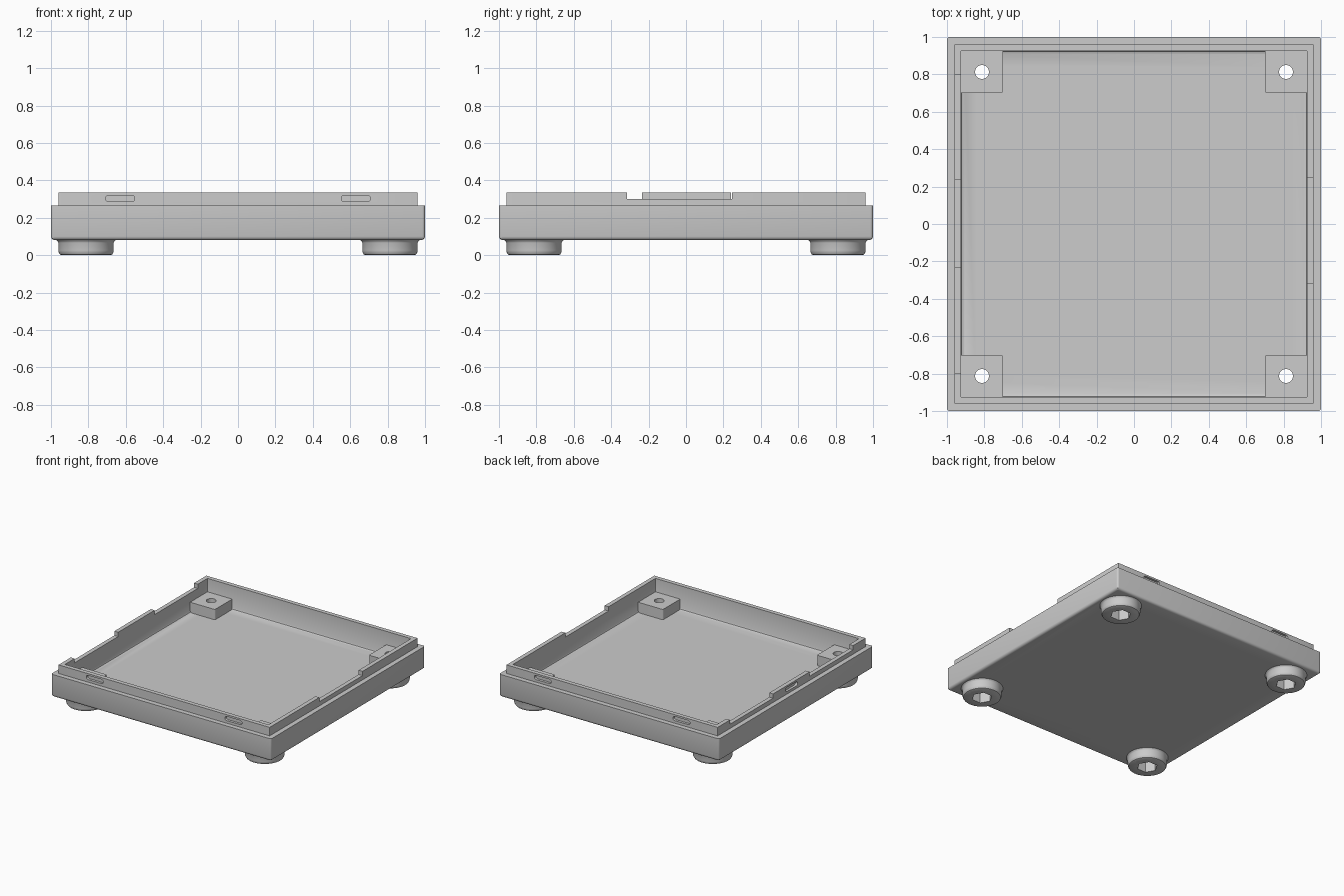
import bpy, bmesh, math
from mathutils import Vector

cube = bpy.data.objects.get("Cube")
if cube:
    bpy.data.objects.remove(cube, do_unlink=True)

# Key dimensions
LIP, INNER, POST, SCREW = 0.96, 0.925, 0.70, 0.8125
BOTTOM, FLOOR, RIM, TOP, POST_TOP = 0.08, 0.14, 0.265, 0.335, 0.225
CORNERS = [(sx, sy) for sx in (-1, 1) for sy in (-1, 1)]

grey = bpy.data.materials.new("plain grey")
grey.use_nodes = True
COLOUR = (0.604, 0.604, 0.604, 1)
grey.diffuse_color = COLOUR
shader = next(n for n in grey.node_tree.nodes if n.type == 'BSDF_PRINCIPLED')
shader.inputs["Base Color"].default_value = COLOUR


def make_object(name, bm):
    bmesh.ops.recalc_face_normals(bm, faces=bm.faces)
    mesh = bpy.data.meshes.new(name)
    bm.to_mesh(mesh)
    bm.free()
    mesh.materials.append(grey)
    obj = bpy.data.objects.new(name, mesh)
    bpy.context.collection.objects.link(obj)
    return obj


def loft(name, loops):
    """Skin a stack of equal point loops and cap both ends."""
    bm = bmesh.new()
    rings = [[bm.verts.new(p) for p in loop] for loop in loops]
    for a, b in zip(rings, rings[1:]):
        for i in range(len(a)):
            j = (i + 1) % len(a)
            bm.faces.new((a[i], a[j], b[j], b[i]))
    bm.faces.new(rings[0])
    bm.faces.new(rings[-1])
    return make_object(name, bm)


def circle(x, y, r, z, steps=48):
    turn = [2 * math.pi * i / steps for i in range(steps)]
    return [(x + r * math.cos(a), y + r * math.sin(a), z) for a in turn]


def rounded_square(half, corner, z, steps=4):
    """Square loop with its four corners rounded."""
    loop = []
    for quarter in range(4):
        middle = math.pi / 4 + quarter * math.pi / 2
        cx = math.copysign(half - corner, math.cos(middle))
        cy = math.copysign(half - corner, math.sin(middle))
        for i in range(steps + 1):
            a = (quarter + i / steps) * math.pi / 2
            loop.append((cx + corner * math.cos(a), cy + corner * math.sin(a), z))
    return loop


def box(name, low, high, rule=None, radius=0):
    """Box between two corners, rounding the edges that match the rule."""
    low, high = Vector(low), Vector(high)
    bm = bmesh.new()
    bmesh.ops.create_cube(bm, size=1)
    for v in bm.verts:
        v.co = (low + high) / 2 + v.co * (high - low)
    if rule:
        edges = [e for e in bm.edges if rule(*[v.co for v in e.verts])]
        bmesh.ops.bevel(bm, geom=edges, offset=radius, segments=4,
                        profile=0.5, affect='EDGES')
    return make_object(name, bm)


def combine(target, tool, keep=False):
    """Cut the tool out of the target."""
    mod = target.modifiers.new("cut", 'BOOLEAN')
    mod.operation, mod.object, mod.solver = 'DIFFERENCE', tool, 'EXACT'
    bpy.context.view_layer.objects.active = target
    bpy.ops.object.modifier_apply(modifier=mod.name)
    if not keep:
        bpy.data.objects.remove(tool, do_unlink=True)


def along(axis):
    return lambda a, b: abs((a - b).normalized()[axis]) > 0.99


def inner_post_edge(a, b):
    return all(abs(abs(c) - POST) < 1e-4 for c in (a.x, b.x, a.y, b.y))


# Tray: rounded base, stepped lip and filleted hollow, from outside to inside
TRAY = [(0.980, 0.006, BOTTOM), (0.990, 0.010, 0.083), (0.997, 0.013, 0.090),
        (1.0, 0.015, 0.10), (1.0, 0.015, RIM), (LIP, 0.004, RIM),
        (LIP, 0.004, TOP), (INNER, 0.004, TOP), (INNER, 0.004, 0.155),
        (0.921, 0.004, 0.145), (0.910, 0.004, FLOOR)]
tray = loft("tray", [rounded_square(*row) for row in TRAY])

# Lowered stretches of the side lips
for side, y0, y1 in ((1, -0.315, 0.245), (-1, 0.24, 0.80), (-1, -0.80, -0.235)):
    x0, x1 = sorted((side * 0.9, side * 1.1))
    combine(tray, box("notch", (x0, y0, 0.30), (x1, y1, 0.5)))

# Shallow rounded latch slots: two in front, two behind, one on the right side
HALF, DEPTH, Z0, Z1 = 0.0775, 0.02, 0.286, 0.32
for sx, sy in CORNERS:
    y0, y1 = sorted((sy * (LIP - DEPTH), sy * 1.05))
    combine(tray, box("slot", (sx * 0.63 - HALF, y0, Z0),
                      (sx * 0.63 + HALF, y1, Z1), along(1), 0.0165))
combine(tray, box("slot", (-1.05, -HALF, Z0), (DEPTH - LIP, HALF, Z1),
                  along(0), 0.0165))

# Corner screw posts and feet, all bored by the same cutters
FOOT = [(0.132, 0), (0.140, 0.004), (0.146, 0.014), (0.148, 0.025),
        (0.148, 0.066), (0.151, 0.073), (0.158, 0.08), (0.158, 0.083)]
parts = [tray]
for sx, sy in CORNERS:
    label = ("back" if sy > 0 else "front") + ("_left" if sx > 0 else "_right")
    x, y = sx * SCREW, sy * SCREW
    x0, x1 = sorted((sx * POST, sx * (INNER + 0.01)))
    y0, y1 = sorted((sy * POST, sy * (INNER + 0.01)))
    post = box(label + "_post", (x0, y0, FLOOR - 0.01), (x1, y1, POST_TOP),
               inner_post_edge, 0.012)
    foot = loft(label + "_foot", [circle(x, y, r, z) for r, z in FOOT])
    pocket = loft("pocket", [circle(x, y, 0.078, z, 6) for z in (-0.05, 0.12)])
    bore = loft("bore", [circle(x, y, 0.037, z, 32) for z in (0.05, 0.4)])
    for part, cutter in ((tray, pocket), (foot, pocket), (tray, bore), (post, bore)):
        combine(part, cutter, keep=True)
    for cutter in (pocket, bore):
        bpy.data.objects.remove(cutter, do_unlink=True)
    parts += [post, foot]

# Smooth the rounded areas, keep the edges crisp
bpy.ops.object.select_all(action='DESELECT')
for part in parts:
    part.select_set(True)
bpy.context.view_layer.objects.active = tray
bpy.ops.object.shade_smooth_by_angle(angle=math.radians(30))
